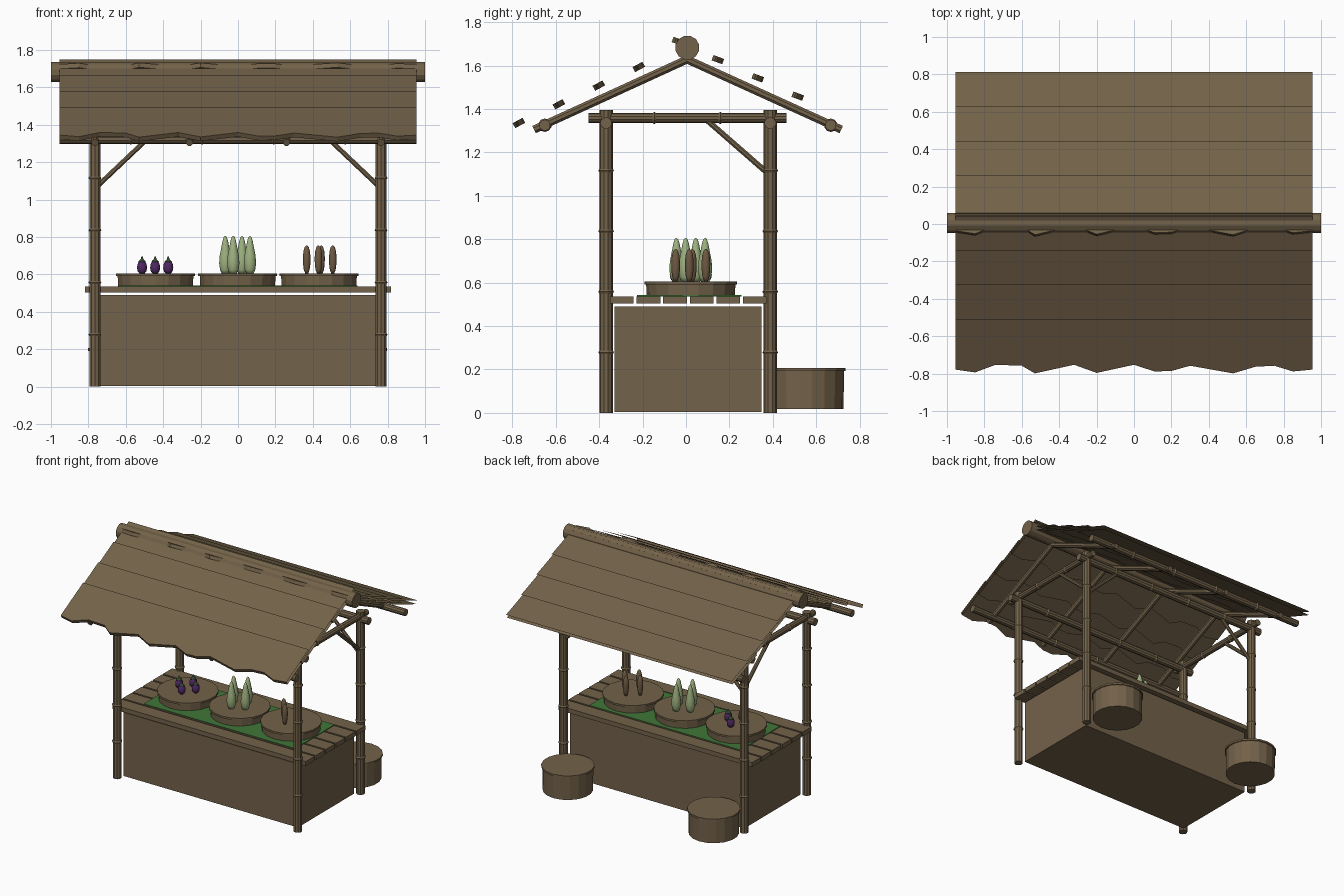
import bpy, bmesh, math
from mathutils import Vector

old = bpy.data.objects.get("Cube")
if old:
    bpy.data.objects.remove(old, do_unlink=True)


def material(name, rgb):
    m = bpy.data.materials.new(name)
    m.use_nodes = True
    m.diffuse_color = (*rgb, 1)
    m.node_tree.nodes["Principled BSDF"].inputs["Base Color"].default_value = (*rgb, 1)
    return m


WOOD = material("brown wood", (0.171, 0.122, 0.067))
ROOT = material("reddish brown", (0.155, 0.100, 0.055))
CLOTH = material("cloth green", (0.054, 0.180, 0.042))
PALE = material("pale green", (0.34, 0.44, 0.215))
PURPLE = material("purple", (0.080, 0.021, 0.125))
LEAF = material("dark green", (0.030, 0.060, 0.026))


def finish(name, bm, mat, smooth=False, normals=True):
    if normals:
        bmesh.ops.recalc_face_normals(bm, faces=bm.faces[:])
    me = bpy.data.meshes.new(name)
    bm.to_mesh(me)
    bm.free()
    me.materials.append(mat)
    me.shade_smooth() if smooth else me.shade_flat()
    ob = bpy.data.objects.new(name, me)
    bpy.context.collection.objects.link(ob)
    return ob


def lathe(name, start, axis, profile, mat, sides=10, smooth=False):
    """Rings of (distance along axis, radius), capped at both ends."""
    bm = bmesh.new()
    start = Vector(start)
    rot = Vector(axis).to_track_quat("Z", "Y")
    rings = []
    for h, r in profile:
        ring = []
        for i in range(sides):
            a = math.tau * (i + 0.5) / sides
            ring.append(bm.verts.new(start + rot @ Vector((r * math.cos(a), r * math.sin(a), h))))
        rings.append(ring)
    for a, b in zip(rings, rings[1:]):
        for i in range(sides):
            j = (i + 1) % sides
            bm.faces.new((a[i], a[j], b[j], b[i]))
    bm.faces.new(rings[0][::-1])
    bm.faces.new(rings[-1])
    return finish(name, bm, mat, smooth)


def pole(name, p, q, r, joints=0, sides=10):
    """Cane between two points with evenly spaced raised joints."""
    p, q = Vector(p), Vector(q)
    length = (q - p).length
    profile = [(0, r)]
    for k in range(joints):
        h = length * (k + 1) / (joints + 1)
        profile += [(h - 0.008, r), (h, r + 0.005), (h + 0.008, r)]
    profile.append((length, r))
    return lathe(name, p, q - p, profile, WOOD, sides)


def box(name, lo, hi, mat):
    bm = bmesh.new()
    bmesh.ops.create_cube(bm, size=1)
    for v in bm.verts:
        v.co = [lo[i] + (v.co[i] + 0.5) * (hi[i] - lo[i]) for i in range(3)]
    return finish(name, bm, mat)


# Frame: posts, beams and corner braces
POST_X, FRONT_Y, BACK_Y = 0.765, -0.368, 0.388
for side, x in (("left", POST_X), ("right", -POST_X)):
    s = 1 if x > 0 else -1
    for end, y in (("front", FRONT_Y), ("back", BACK_Y)):
        pole(f"{end}_{side}_post", (x, y, 0), (x, y, 1.395), 0.031, 4)
    pole(f"{side}_side_beam", (x, -0.45, 1.358), (x, 0.462, 1.358), 0.023, 2)
    pole(f"{side}_side_brace", (x, 0.375, 1.105), (x, 0.1, 1.345), 0.014, 0, 8)
    pole(f"{side}_back_brace", (x, BACK_Y, 1.06), (x - s * 0.28, BACK_Y, 1.325), 0.014, 0, 8)
for end, y in (("front", FRONT_Y), ("back", BACK_Y)):
    pole(f"{end}_cross_beam", (-0.84, y, 1.335), (0.84, y, 1.335), 0.027, 4)

# Roof frame: ridge pole, purlins and rafters
pole("ridge_pole", (-1, 0.006, 1.682), (1, 0.006, 1.682), 0.056, 0, 12)
for end, y in (("front", -0.65), ("back", 0.667)):
    pole(f"{end}_purlin", (-0.955, y, 1.325), (0.955, y, 1.325), 0.026, 4)
for i, x in enumerate((-POST_X, -0.26, 0.26, POST_X)):
    pole(f"front_rafter_{i}", (x, -0.7, 1.305), (x, 0.01, 1.63), 0.02, 0, 8)
    pole(f"back_rafter_{i}", (x, 0.715, 1.305), (x, 0.0, 1.63), 0.02, 0, 8)

# Roof strips: thin sheets with one wavy closed edge and open ends
WAVE = [(-0.955, 0), (-0.85, -0.6), (-0.74, 1), (-0.6, 0.8), (-0.53, -0.8), (-0.32, 1),
        (-0.2, -0.7), (0, 1), (0.11, -0.4), (0.2, -0.3), (0.3, 0.8), (0.53, -0.8),
        (0.65, 0.6), (0.75, 0.8), (0.85, -0.4), (0.955, 0)]


def strip(name, wavy_y, wavy_z, length, degrees):
    a = math.radians(degrees)
    along = Vector((0, math.cos(a), math.sin(a)))
    lift = Vector((0, -math.sin(a), math.cos(a))) * 0.013
    base = Vector((0, wavy_y, wavy_z))
    bm = bmesh.new()
    columns = []
    for x, w in WAVE:
        wavy = base + along * (w * 0.029) + Vector((x, 0, 0))
        straight = base + along * (length / math.cos(a)) + Vector((x, 0, 0))
        columns.append([bm.verts.new(p) for p in
                        (straight + lift, wavy + lift, wavy - lift, straight - lift)])
    for a_col, b_col in zip(columns, columns[1:]):
        for k in range(3):
            bm.faces.new((a_col[k], a_col[k + 1], b_col[k + 1], b_col[k]))
    finish(name, bm, WOOD, normals=False)


for k in range(4):
    strip(f"front_roof_strip_{k}", -0.22 - 0.184 * k, 1.592 - 0.086 * k, 0.27, 28.5)
    strip(f"back_roof_strip_{k}", -0.04 + 0.184 * k, 1.712 - 0.084 * k, 0.295, -20.5)

# Counter: closed body, plank top and cloth
box("counter_body", (-0.738, -0.33, 0.004), (0.738, 0.347, 0.49), WOOD)
for k in range(6):
    y = -0.35 + 0.1225 * k
    box(f"counter_plank_{k}", (-0.818, y, 0.503), (0.818, y + 0.109, 0.537), WOOD)
box("counter_cloth", (-0.64, -0.225, 0.537), (0.64, 0.255, 0.542), CLOTH)


# Stools and trays share a drum with a lipped lid
def drum(name, x, y, z0, z1, r, lip):
    h = z1 - z0
    lathe(name, (x, y, z0), (0, 0, 1),
          [(0, r * 0.95), (h - lip, r * 0.96), (h - lip, r), (h, r)], WOOD, 18)


for side, x in (("left", 0.615), ("right", -0.62)):
    drum(f"{side}_stool", x, 0.55, 0.018, 0.206, 0.185, 0.014)
TRAY_Y, TRAY_TOP = 0.022, 0.605
for name, x in (("right", -0.441), ("middle", -0.002), ("left", 0.433)):
    drum(f"{name}_tray", x, TRAY_Y, 0.537, TRAY_TOP, 0.214, 0.014)

# Produce: four standing pieces on each tray
GOURD = [(0, 0.02), (0.02, 0.029), (0.055, 0.034), (0.095, 0.031), (0.14, 0.022),
         (0.175, 0.015), (0.194, 0.009), (0.201, 0.002)]
YAM = [(0, 0.008), (0.02, 0.016), (0.05, 0.02), (0.085, 0.021), (0.12, 0.018),
       (0.142, 0.011), (0.151, 0.002)]
EGGPLANT = [(0, 0.014), (0.012, 0.024), (0.03, 0.028), (0.05, 0.025), (0.066, 0.017),
            (0.075, 0.008)]
CAP = [(0.062, 0.021), (0.068, 0.017), (0.076, 0.008), (0.09, 0.004)]


def group(name, x, turn, profile, mat):
    for k in range(4):
        a = turn + k * math.pi / 2
        spot = (x + 0.07 * math.cos(a), TRAY_Y + 0.07 * math.sin(a), TRAY_TOP)
        lathe(f"{name}_{k}", spot, (0, 0, 1), profile, mat, 12, True)


group("gourd", -0.002, -0.34, GOURD, PALE)
group("yam", 0.437, -0.1, YAM, ROOT)
group("eggplant", -0.443, 0, EGGPLANT, PURPLE)
group("eggplant_cap", -0.443, 0, CAP, LEAF)
